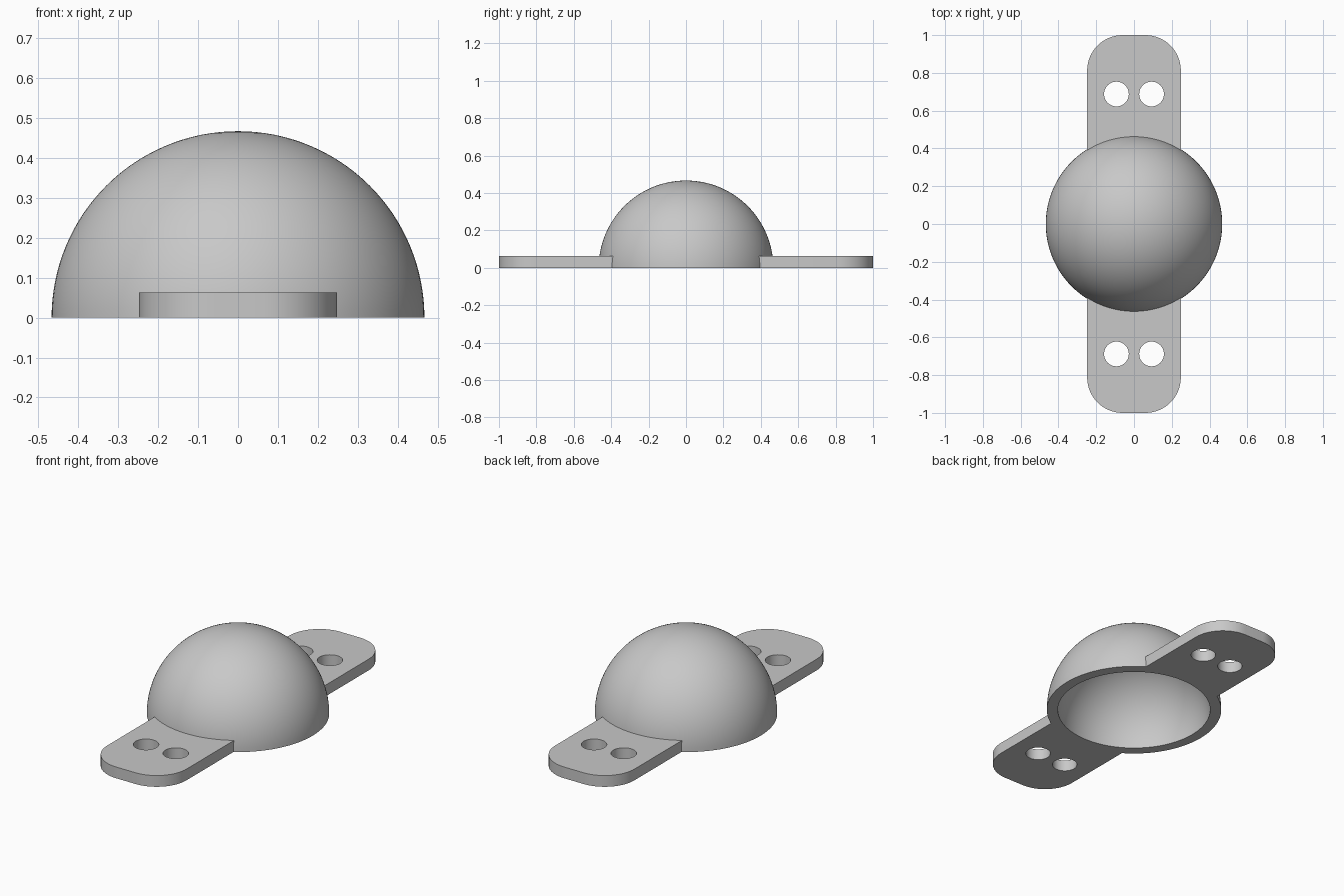
import bpy, bmesh
from math import sin, cos, pi, radians, acos, asin
from mathutils import Vector

cube = bpy.data.objects.get("Cube")
if cube:
    bpy.data.objects.remove(cube, do_unlink=True)

OUTER, INNER = 0.467, 0.408      # dome shell radii
HALF_W, THICK = 0.248, 0.0635    # mounting tab
CORNER, SEAT = 0.188, 0.461      # tab corner radius, radius where it meets the dome
HOLE_X, HOLE_Y, HOLE_R = 0.093, 0.688, 0.0655

grey = bpy.data.materials.new("plain_grey")
grey.use_nodes = True
grey.diffuse_color = (0.58, 0.58, 0.58, 1)
grey.node_tree.nodes["Principled BSDF"].inputs["Base Color"].default_value = (0.58, 0.58, 0.58, 1)


def arc(cx, cy, r, start, end, steps):
    """Points on an arc, both ends included."""
    angles = [start + (end - start) * i / steps for i in range(steps + 1)]
    return [(cx + r * cos(a), cy + r * sin(a)) for a in angles]


def finish(bm, name):
    bmesh.ops.recalc_face_normals(bm, faces=bm.faces)
    mesh = bpy.data.meshes.new(name)
    bm.to_mesh(mesh)
    bm.free()
    mesh.materials.append(grey)
    obj = bpy.data.objects.new(name, mesh)
    bpy.context.collection.objects.link(obj)
    bpy.ops.object.select_all(action='DESELECT')
    obj.select_set(True)
    bpy.context.view_layer.objects.active = obj
    bpy.ops.object.shade_smooth_by_angle(angle=radians(30))
    return obj


def add_loop(bm, points):
    verts = [bm.verts.new((x, y, 0)) for x, y in points]
    return [bm.edges.new((v, verts[i - 1])) for i, v in enumerate(verts)]


def make_dome():
    """Hollow hemisphere: spin the shell's half section about z."""
    bm = bmesh.new()
    section = arc(0, 0, OUTER, pi / 2, 0, 32) + arc(0, 0, INNER, 0, pi / 2, 32)
    verts = [bm.verts.new((x, 0, z)) for x, z in section]
    edges = [bm.edges.new(pair) for pair in zip(verts, verts[1:])]
    bmesh.ops.spin(bm, geom=verts + edges, cent=(0, 0, 0), axis=(0, 0, 1),
                   angle=2 * pi, steps=128, use_duplicate=False)
    bmesh.ops.remove_doubles(bm, verts=bm.verts, dist=0.0001)
    return finish(bm, "dome_shell")


def make_tab(name, side):
    """Rounded tab with two screw holes and an inner end curved to fit the dome."""
    bm = bmesh.new()
    cx, cy = HALF_W - CORNER, 1 - CORNER
    outline = (arc(0, 0, SEAT, acos(-HALF_W / SEAT), acos(HALF_W / SEAT), 24)
               + arc(cx, cy, CORNER, 0, pi / 2, 16)
               + arc(-cx, cy, CORNER, pi / 2, pi, 16))
    edges = add_loop(bm, outline)
    for x in (-HOLE_X, HOLE_X):
        edges += add_loop(bm, arc(x, HOLE_Y, HOLE_R, 0, 2 * pi, 40)[:-1])
    bmesh.ops.triangle_fill(bm, edges=edges, use_beauty=True, normal=(0, 0, 1))
    top = bmesh.ops.extrude_face_region(bm, geom=bm.faces[:], use_keep_orig=True)
    moved = [g for g in top["geom"] if isinstance(g, bmesh.types.BMVert)]
    bmesh.ops.translate(bm, verts=moved, vec=(0, 0, THICK))
    for v in bm.verts:
        v.co = Vector((v.co.x * side, v.co.y * side, v.co.z))
    return finish(bm, name)


make_dome()
make_tab("front_mounting_tab", -1)
make_tab("back_mounting_tab", 1)
